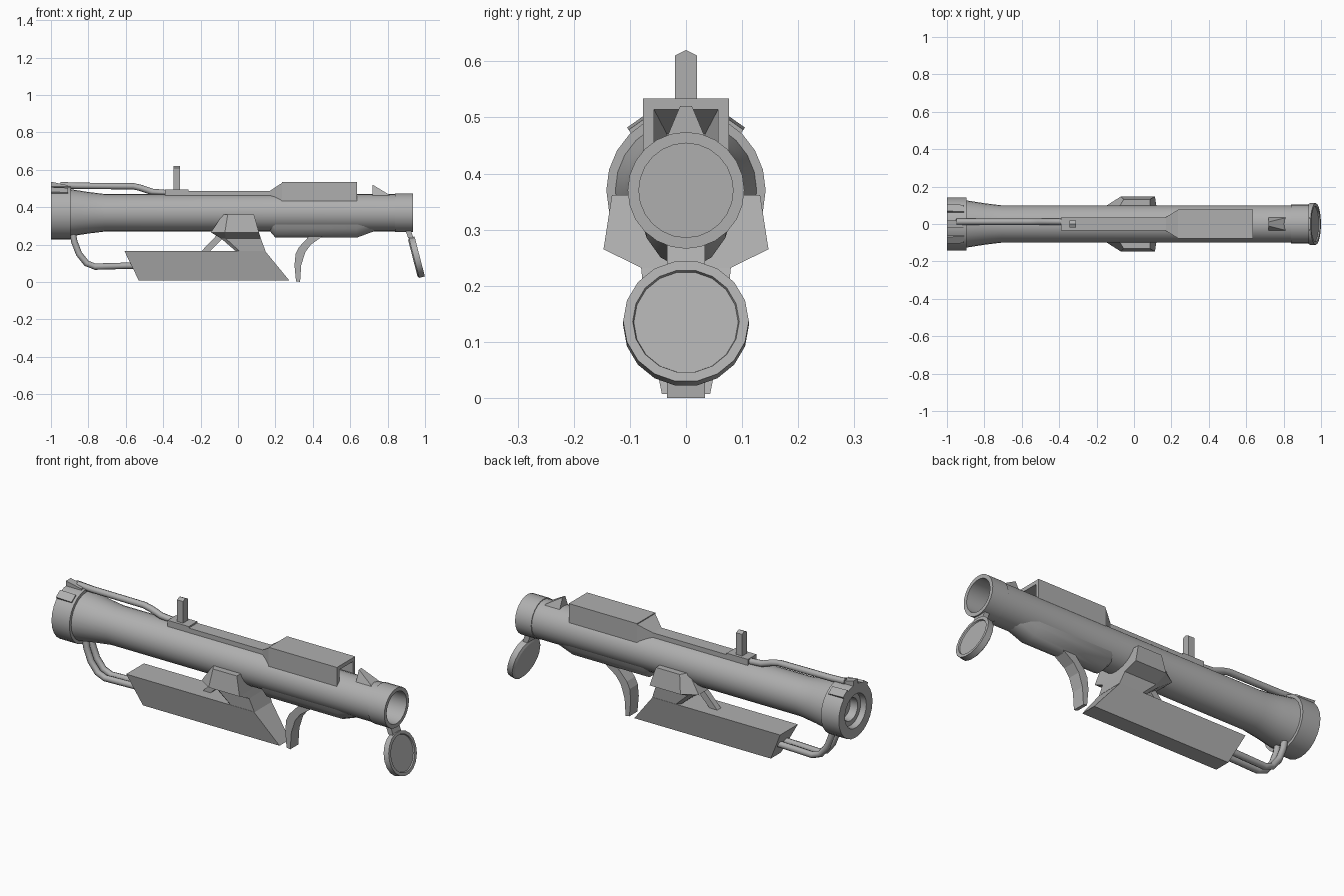
import bpy, bmesh, math
from mathutils import Vector, Matrix

if "Cube" in bpy.data.objects:
    bpy.data.objects.remove(bpy.data.objects["Cube"])

AXIS = 0.37  # height of the launch tube axis

grey = bpy.data.materials.new("dark_grey")
grey.diffuse_color = (0.43, 0.43, 0.43, 1)
grey.use_nodes = True
grey.node_tree.nodes["Principled BSDF"].inputs["Base Color"].default_value = grey.diffuse_color


def finish(bm, name, smooth=None):
    bmesh.ops.remove_doubles(bm, verts=bm.verts, dist=1e-5)
    bmesh.ops.recalc_face_normals(bm, faces=bm.faces)
    me = bpy.data.meshes.new(name)
    bm.to_mesh(me)
    bm.free()
    me.materials.append(grey)
    ob = bpy.data.objects.new(name, me)
    bpy.context.collection.objects.link(ob)
    if smooth:
        bpy.ops.object.select_all(action='DESELECT')
        bpy.context.view_layer.objects.active = ob
        ob.select_set(True)
        bpy.ops.object.shade_smooth_by_angle(angle=math.radians(smooth))
    return ob


def loft(name, rings, smooth=None):
    """Closed skin through rings of equal point count, capped at both ends."""
    bm = bmesh.new()
    vs = [[bm.verts.new(p) for p in r] for r in rings]
    n = len(vs[0])
    for a, b in zip(vs, vs[1:]):
        for i in range(n):
            bm.faces.new((a[i], a[(i + 1) % n], b[(i + 1) % n], b[i]))
    bm.faces.new(vs[0])
    bm.faces.new(vs[-1])
    return finish(bm, name, smooth)


def lathe(name, profile, matrix, sides=20):
    """Turn (position, radius) points around the local x axis."""
    rings = [[matrix @ Vector((x, r * math.cos(2 * math.pi * i / sides),
                               r * math.sin(2 * math.pi * i / sides))) for i in range(sides)]
             for x, r in profile]
    return loft(name, rings, 30)


def prism(name, profile, half):
    """Extrude an (x, z) profile across y; half is a width or a function of z."""
    w = half if callable(half) else lambda z: half
    return loft(name, [[(x, s * w(z), z) for x, z in profile] for s in (-1, 1)])


def rect(x, y, z0, z1):
    return [(x, -y, z0), (x, y, z0), (x, y, z1), (x, -y, z1)]


def box(name, x0, x1, y0, y1, z0, z1):
    return loft(name, [[(x, y0, z0), (x, y1, z0), (x, y1, z1), (x, y0, z1)] for x in (x0, x1)])


def pipe(name, points, y, radius):
    """Round bar along (x, z) points in a plane of constant y."""
    pts = [Vector((x, 0, z)) for x, z in points]
    rings = []
    for i, p in enumerate(pts):
        t = (pts[min(i + 1, len(pts) - 1)] - pts[max(i - 1, 0)]).normalized()
        up = Vector((-t.z, 0, t.x))
        rings.append([p + Vector((0, y + radius * math.cos(a), 0)) + up * radius * math.sin(a)
                      for a in [k * math.pi / 4 for k in range(8)]])
    return loft(name, rings, 50)


# Launch tube with flared rear and recessed ends
lathe("launch_tube", [(-0.93, 0.054), (-0.97, 0.06), (-0.97, 0.085), (-1.0, 0.09), (-1.0, 0.142),
                      (-0.895, 0.142), (-0.895, 0.126), (-0.80, 0.111), (-0.71, 0.1), (0.84, 0.1),
                      (0.84, 0.104), (0.935, 0.104), (0.935, 0.084), (0.79, 0.084)],
      Matrix.Translation((0, 0, AXIS)), 24)

# Hanging front cap with a recessed face, and its hinge
cap = Matrix.Translation((0.953, 0, 0.132)) @ Matrix.Rotation(math.radians(-14.5), 4, 'Y')
lathe("front_cap", [(-0.019, 0.1), (-0.012, 0.112), (0.019, 0.112), (0.019, 0.095), (0.012, 0.093)], cap, 18)
prism("cap_hinge", [(0.895, 0.275), (0.925, 0.275), (0.938, 0.235), (0.91, 0.235)], 0.034)

# Rear ring lugs
for name, deg, w, h in (("rear_lug_top", 0, 0.02, 0.166), ("rear_lug_left", 35, 0.022, 0.152),
                        ("rear_lug_right", -35, 0.022, 0.152)):
    lug = prism(name, [(-1.0, 0.13), (-0.91, 0.13), (-0.91, 0.147), (-1.0, h)], w)
    lug.data.transform(Matrix.Translation((0, 0, AXIS)) @ Matrix.Rotation(math.radians(deg), 4, 'X'))

# Lower battery housing, narrower towards the bottom
prism("lower_housing", [(-0.607, 0.165), (-0.53, 0.007), (0.275, 0.007), (0.145, 0.165)],
      lambda z: 0.043 + (z - 0.007) * 0.2)

# Saddle that joins the housing to the tube
rings = []
for z, xb, xm, xf, yb, y in ((0.163, -0.01, 0.01, 0.148, 0.06, 0.073), (0.232, -0.09, -0.065, 0.122, 0.065, 0.08),
                             (0.265, -0.145, -0.07, 0.112, 0.10, 0.147), (0.362, -0.08, -0.055, 0.085, 0.09, 0.132)):
    rings.append([(xb, -yb, z), (xm, -y, z), (xf, -y, z), (xf, y, z), (xm, y, z), (xb, yb, z)])
loft("saddle", rings)
prism("rear_strut", [(-0.20, 0.16), (-0.155, 0.16), (-0.06, 0.255), (-0.09, 0.275)], 0.016)

# Rounded trigger housing blended under the tube, with a curved grip
loft("trigger_housing", [[(x, y, z + dz) for y, z in ((-0.085, 0.33), (-0.07, 0.285), (-0.045, 0.25), (-0.02, 0.237),
                                                      (0.02, 0.237), (0.045, 0.25), (0.07, 0.285), (0.085, 0.33))]
                         for x, dz in ((0.17, 0.035), (0.20, 0), (0.635, 0), (0.73, 0.035))], 40)
prism("front_grip", [(0.385, 0.25), (0.325, 0.185), (0.308, 0.15), (0.302, 0.09), (0.31, 0.004), (0.332, 0.0),
                     (0.338, 0.09), (0.36, 0.16), (0.39, 0.20), (0.46, 0.25)], 0.034)

# Top sight box: an inverted trough, open in front, with a hollow ramp behind
box("sight_box_roof", 0.235, 0.637, -0.077, 0.077, 0.514, 0.534)
for side, s in (("left", 1), ("right", -1)):
    box("sight_box_wall_" + side, 0.235, 0.637, s * 0.057, s * 0.077, 0.43, 0.514)
loft("sight_box_ramp", [rect(0.17, 0.036, 0.44, 0.487), rect(0.236, 0.077, 0.43, 0.53),
                        rect(0.236, 0.057, 0.43, 0.514), rect(0.175, 0.034, 0.43, 0.47)])

# Top rail and rear sight
box("top_rail", -0.27, 0.172, -0.036, 0.036, 0.45, 0.487)
box("rear_sight_base", -0.39, -0.265, -0.036, 0.036, 0.45, 0.495)
loft("rear_sight_post", [[(x, -0.02, 0.49), (x, 0.02, 0.49), (x, 0.02, 0.61), (x, 0, 0.62), (x, -0.02, 0.61)]
                         for x in (-0.345, -0.31)])

# Front sight wedge
prism("front_sight", [(0.72, 0.455), (0.82, 0.455), (0.80, 0.472), (0.72, 0.52)],
      lambda z: 0.038 - (z - 0.455) * 0.42)

# Bars along the top and from the housing to the rear ring
pipe("top_bar", [(-0.95, 0.518), (-0.86, 0.514), (-0.56, 0.512), (-0.52, 0.503), (-0.46, 0.482), (-0.38, 0.475)],
     0.012, 0.017)
for side, s in (("left", 1), ("right", -1)):
    pipe("rear_bar_" + side, [(-0.885, 0.27), (-0.875, 0.215), (-0.85, 0.15), (-0.81, 0.10), (-0.765, 0.082),
                              (-0.55, 0.088)], s * 0.024, 0.017)
